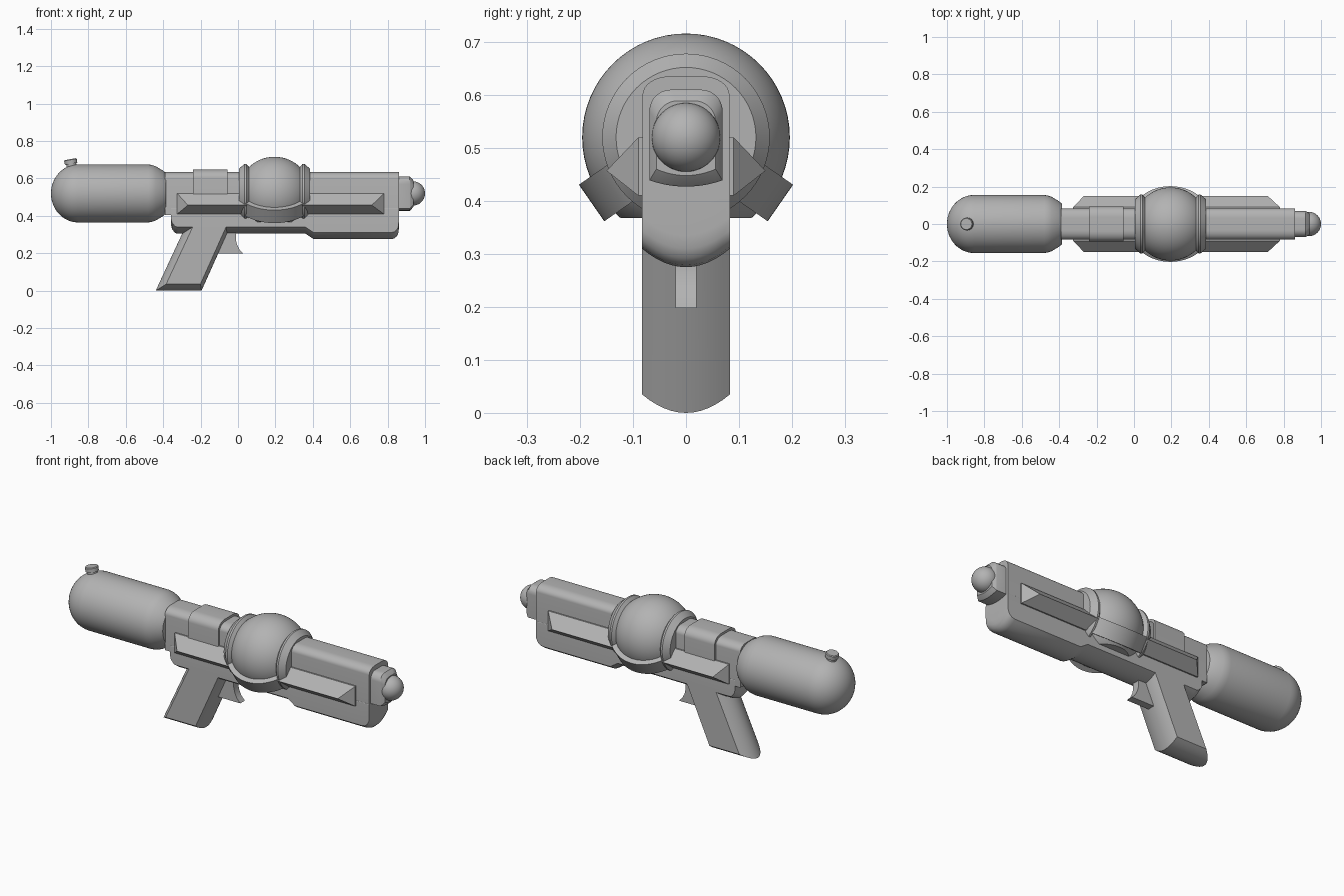
import bpy, bmesh, math
from mathutils import Vector, Matrix

if "Cube" in bpy.data.objects:
    bpy.data.objects.remove(bpy.data.objects["Cube"])

CZ = 0.52   # height of the barrel axis
gray = bpy.data.materials.new("plain_gray")
gray.diffuse_color = (0.45, 0.45, 0.45, 1)
gray.use_nodes = True
gray.node_tree.nodes["Principled BSDF"].inputs["Base Color"].default_value = gray.diffuse_color


def finish(name, bm, angle=35):
    bmesh.ops.recalc_face_normals(bm, faces=bm.faces)
    me = bpy.data.meshes.new(name)
    bm.to_mesh(me)
    bm.free()
    me.materials.append(gray)
    ob = bpy.data.objects.new(name, me)
    bpy.context.collection.objects.link(ob)
    bpy.ops.object.select_all(action='DESELECT')
    ob.select_set(True)
    bpy.context.view_layer.objects.active = ob
    bpy.ops.object.shade_smooth_by_angle(angle=math.radians(angle))
    return ob


def loft(name, rings, matrix=None, angle=35):
    """Skin a list of equally long point rings and cap both ends."""
    bm = bmesh.new()
    vs = [[bm.verts.new(p) for p in r] for r in rings]
    n = len(vs[0])
    for a, b in zip(vs, vs[1:]):
        for i in range(n):
            j = (i + 1) % n
            bm.faces.new((a[i], a[j], b[j], b[i]))
    bm.faces.new(vs[0])
    bm.faces.new(vs[-1])
    if matrix:
        bm.transform(matrix)
    return finish(name, bm, angle)


def lathe(name, profile, matrix=None, n=64):
    """Revolve (x, radius) pairs around the x axis."""
    rings = [[(x, r * math.cos(2 * math.pi * i / n), r * math.sin(2 * math.pi * i / n))
              for i in range(n)] for x, r in profile]
    return loft(name, rings, matrix or Matrix.Translation((0, 0, CZ)))


def section(x, w, zb, zt, drop=0.0, ry=0.05, rz=0.035):
    """Housing section: bowed bottom, straight sides, rounded top corners."""
    pts = []
    for i in range(13):
        t = -1 + i / 6
        pts.append((x, w * t, zb + drop * t * t))
    for s in (1, -1):
        arc = [(x, s * (w - ry + ry * math.cos(a)), zt - rz + rz * math.sin(a))
               for a in (math.pi / 2 * k / 8 for k in range(9))]
        pts += arc if s == 1 else arc[::-1]
    return pts


# Rear tank with domed end and shoulder
dome = [(-0.855 - 0.145 * math.cos(a), max(0.002, 0.155 * math.sin(a)))
        for a in (math.pi / 2 * k / 14 for k in range(15))]
lathe("rear_tank", dome + [(-0.48, 0.155), (-0.46, 0.152), (-0.44, 0.145),
                           (-0.40, 0.121), (-0.385, 0.108)])

# Filler cap, slightly tilted
cap_m = (Matrix.Translation((-0.888, 0, 0.655)) @ Matrix.Rotation(math.radians(-10), 4, 'Y')
         @ Matrix.Rotation(math.radians(-90), 4, 'Y'))
lathe("tank_cap", [(-0.02, 0.027), (0.024, 0.027), (0.024, 0.034), (0.045, 0.034),
                   (0.049, 0.030)], cap_m, 32)

# Upper barrel housing and lower frame
loft("barrel_housing", [section(x, 0.082, 0.405, 0.635) for x in (-0.39, 0.86)])
loft("lower_frame", [section(x, 0.083, zb, 0.44, 0.035, 0.004, 0.004) for x, zb in
                     ((-0.357, 0.345), (-0.352, 0.327), (-0.335, 0.308), (-0.32, 0.305),
                      (0.36, 0.305), (0.405, 0.275), (0.815, 0.275), (0.835, 0.279),
                      (0.85, 0.292), (0.858, 0.31), (0.86, 0.335))])
loft("housing_band", [section(x, 0.093, 0.45, 0.648, 0, 0.055, 0.045) for x in (-0.24, -0.055)])

# Central ball, trimmed flat underneath
bm = bmesh.new()
bmesh.ops.create_uvsphere(bm, u_segments=64, v_segments=32, radius=0.196,
                          matrix=Matrix.Translation((0.195, 0, CZ)))
cut = bmesh.ops.bisect_plane(bm, geom=bm.verts[:] + bm.edges[:] + bm.faces[:],
                             plane_co=(0, 0, 0.368), plane_no=(0, 0, -1), clear_outer=True)
bmesh.ops.contextual_create(bm, geom=[e for e in cut["geom_cut"] if isinstance(e, bmesh.types.BMEdge)])
finish("center_ball", bm)

# Collars clamping the ball
collar = [(-0.19, 0.132), (-0.16, 0.158), (-0.15, 0.158), (-0.135, 0.14)]
for name, s in (("rear_collar", 1), ("front_collar", -1)):
    lathe(name, [(0.195 + s * x, r) for x, r in collar])

# Side fins and the curved strips that carry them around the ball
for side, s in (("left", 1), ("right", -1)):
    bm = bmesh.new()
    base = [bm.verts.new((x, s * y, z)) for x, z in ((-0.325, 0.52), (0.78, 0.52),
                                                     (0.78, 0.41), (-0.325, 0.41))
            for y in (0.07,)]
    rim = [bm.verts.new((v.co.x, s * 0.09, v.co.z)) for v in base]
    ridge = [bm.verts.new((x, s * 0.15, 0.457)) for x in (-0.268, 0.715)]
    bm.faces.new(base)
    for i in range(4):
        j = (i + 1) % 4
        bm.faces.new((base[i], base[j], rim[j], rim[i]))
    bm.faces.new((rim[0], rim[1], ridge[1], ridge[0]))
    bm.faces.new((rim[2], rim[3], ridge[0], ridge[1]))
    bm.faces.new((rim[1], rim[2], ridge[1]))
    bm.faces.new((rim[3], rim[0], ridge[0]))
    finish(side + "_fin", bm, 20)

    out = Vector((0, s * 0.82, -0.57)).normalized()
    across = Vector((0, s * 0.57, 0.82)).normalized()
    mid = Vector((0.195, 0, CZ))
    arcs = [[mid + Vector((0.217 * math.cos(a), 0, 0)) + out * 0.217 * math.sin(a) + across * h
             for a in (math.pi * k / 40 for k in range(41))] for h in (-0.042, 0.042)]
    loft(side + "_ball_strip", arcs)

# Slanted grip with bowed front, back and base
rings = []
for k in range(13):
    t = -1 + k / 6
    q = t * t
    zb = 0.035 * q
    slope = 0.145 / 0.32
    rings.append([(-0.44 + 0.04 * q + slope * zb, 0.083 * t, zb),
                  (-0.195 - 0.022 * q + slope * zb, 0.083 * t, zb),
                  (-0.04 - 0.022 * q, 0.083 * t, 0.345),
                  (-0.28 + 0.04 * q, 0.083 * t, 0.345)])
loft("grip", rings)

# Trigger
shape = [(-0.13, 0.33), (-0.012, 0.33), (-0.012, 0.275), (-0.005, 0.245),
         (0.008, 0.22), (0.028, 0.198), (-0.12, 0.198)]
loft("trigger", [[(x, y, z) for x, z in shape] for y in (-0.02, 0.02)])

# Nozzle block, neck and round tip
loft("nozzle_block", [section(x, w, 0.52 - h, 0.517 + h, 0.012, 0.04, 0.04) for x, w, h in
                      ((0.84, 0.069, 0.093), (0.918, 0.069, 0.093), (0.922, 0.067, 0.09),
                       (0.938, 0.056, 0.072))])
tip = [(0.935 - 0.065 * math.cos(a), max(0.001, 0.065 * math.sin(a)))
       for a in (math.pi * k / 24 for k in range(25))]
lathe("nozzle_tip", tip, None, 48)
